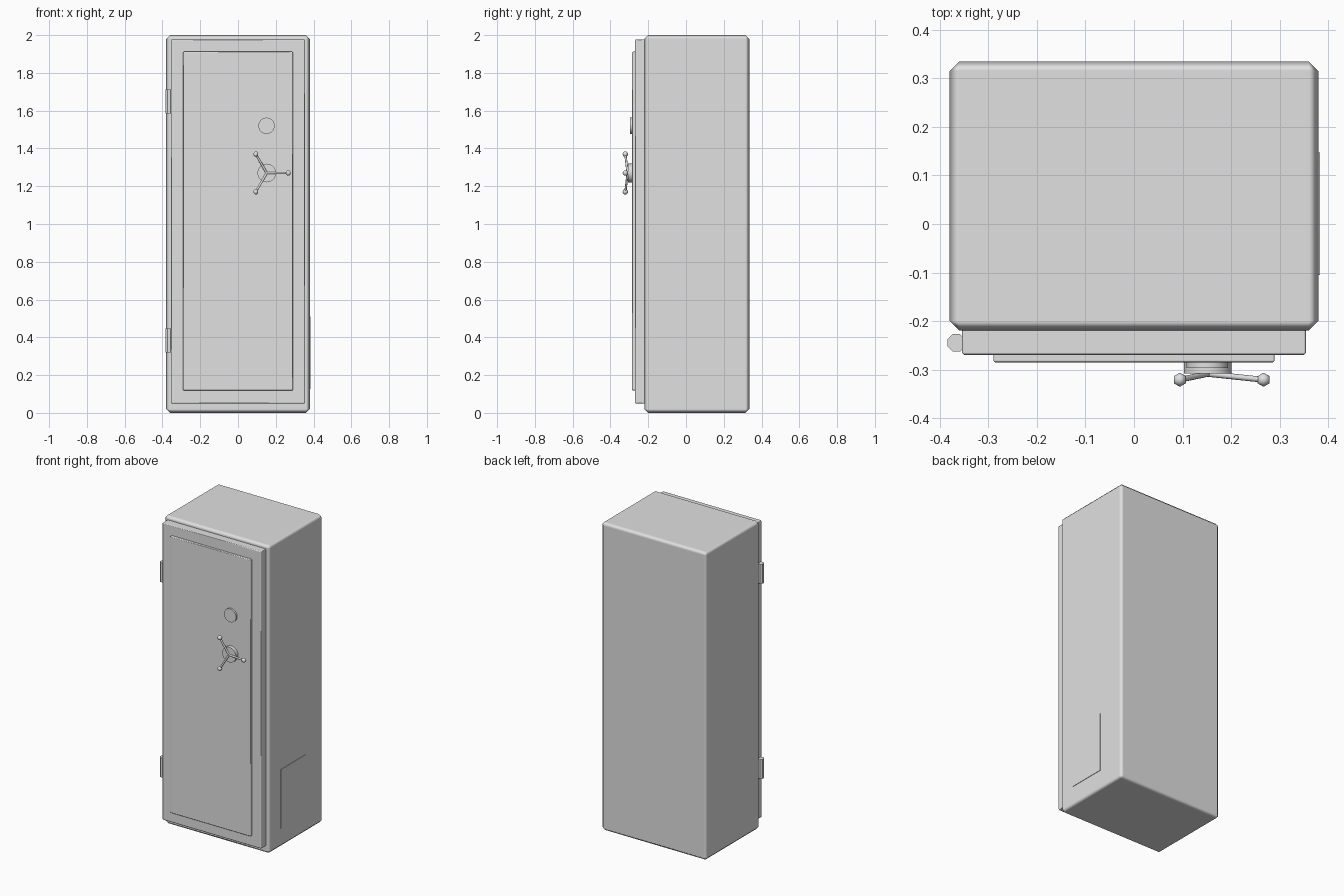
import bpy, math
from mathutils import Vector

if "Cube" in bpy.data.objects:
    bpy.data.objects.remove(bpy.data.objects["Cube"])

grey = bpy.data.materials.new("painted_steel_grey")
grey.diffuse_color = (0.75, 0.75, 0.75, 1)
grey.use_nodes = True
grey.node_tree.nodes["Principled BSDF"].inputs["Base Color"].default_value = grey.diffuse_color


def finish(name):
    ob = bpy.context.object
    ob.name = name
    ob.data.materials.append(grey)
    return ob


def box(name, lo, hi, bevel=0):
    lo, hi = Vector(lo), Vector(hi)
    bpy.ops.mesh.primitive_cube_add(size=1, location=(lo + hi) / 2)
    ob = finish(name)
    ob.scale = hi - lo
    bpy.ops.object.transform_apply(location=False, rotation=False, scale=True)
    if bevel:
        # Broad faces stay flat, only the narrow chamfers are shaded softly
        bpy.ops.object.shade_smooth()
        mod = ob.modifiers.new("bevel", 'BEVEL')
        mod.width = bevel
        mod.segments = 1
        mod.harden_normals = True
        bpy.ops.object.modifier_apply(modifier=mod.name)
    return ob


def rod(name, a, b, radius, sides, twist=0, smooth=True):
    a, b = Vector(a), Vector(b)
    d = b - a
    bpy.ops.mesh.primitive_cylinder_add(vertices=sides, radius=radius,
                                        depth=d.length, location=(a + b) / 2)
    ob = finish(name)
    ob.rotation_euler = Vector((0, 0, 1)).rotation_difference(d).to_euler()
    ob.rotation_euler.rotate_axis('Z', twist)
    if smooth:
        bpy.ops.object.shade_smooth_by_angle(angle=math.radians(50))
    return ob


# Cabinet, door and raised door panel
box("cabinet_body", (-0.38, -0.22, 0), (0.38, 0.335, 2), 0.02)
box("door", (-0.355, -0.27, 0.05), (0.355, -0.215, 1.977), 0.005)
box("door_panel", (-0.29, -0.285, 0.118), (0.29, -0.265, 1.912), 0.004)

# Octagonal hinges on the left edge of the door
for label, z in (("lower", 0.383), ("upper", 1.648)):
    rod(label + "_hinge", (-0.366, -0.245, z - 0.063), (-0.366, -0.245, z + 0.063),
        0.0195, 8, math.pi / 8, smooth=False)

# Thin plate on the right side
box("side_plate", (0.375, -0.105, 0.127), (0.383, 0.147, 0.51))

# Combination dial
rod("lock_dial", (0.151, -0.28, 1.52), (0.151, -0.297, 1.52), 0.043, 32)

# Three-spoke handle wheel
hub_x = 0.152
rod("handle_hub", (hub_x, -0.28, 1.27), (hub_x, -0.308, 1.27), 0.049, 32)
for i in range(3):
    t = i * 2 * math.pi / 3
    tip = (hub_x + 0.115 * math.cos(t), -0.321, 1.27 + 0.115 * math.sin(t))
    rod(f"handle_spoke_{i + 1}", (hub_x, -0.309, 1.27), tip, 0.006, 8)
    bpy.ops.mesh.primitive_uv_sphere_add(segments=6, ring_count=6, radius=0.0145, location=tip)
    finish(f"handle_knob_{i + 1}")
    bpy.ops.object.shade_smooth()
